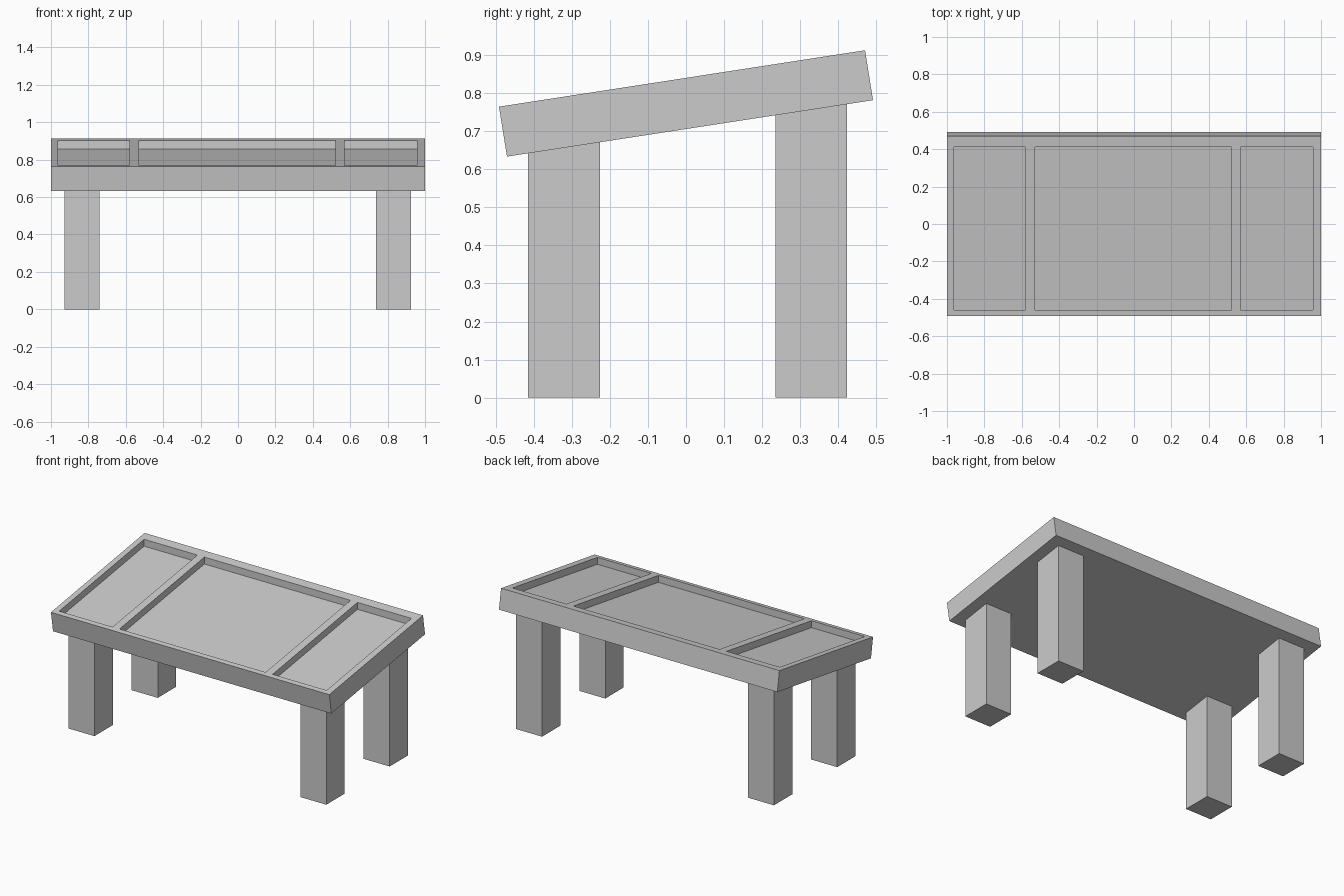
import bpy, bmesh

if "Cube" in bpy.data.objects:
    bpy.data.objects.remove(bpy.data.objects["Cube"])

TILT = 0.154                      # slope of the top, rise per unit of depth


def top_z(y):
    return 0.912 + TILT * (y - 0.47)


def under_z(y):
    return 0.633 + TILT * (y + 0.47)


def prism(name, profile, x0, x1):
    """Extrude a side profile of (y, z) points from x0 to x1."""
    bm = bmesh.new()
    face = bm.faces.new([bm.verts.new((x0, y, z)) for y, z in profile])
    ext = bmesh.ops.extrude_face_region(bm, geom=[face])
    verts = [v for v in ext["geom"] if isinstance(v, bmesh.types.BMVert)]
    bmesh.ops.translate(bm, verts=verts, vec=(x1 - x0, 0, 0))
    bmesh.ops.recalc_face_normals(bm, faces=bm.faces)
    mesh = bpy.data.meshes.new(name)
    bm.to_mesh(mesh)
    bm.free()
    obj = bpy.data.objects.new(name, mesh)
    bpy.context.collection.objects.link(obj)
    return obj


# Tilted table top
table_top = prism("table_top", [(-0.491, top_z(-0.491)), (0.47, top_z(0.47)),
                                (0.491, under_z(0.491)), (-0.47, under_z(-0.47))], -1, 1)

# Three recessed trays cut into the top
Y0, Y1, DEPTH = -0.459, 0.412, 0.045
tray = [(Y0, top_z(Y0) - DEPTH), (Y1, top_z(Y1) - DEPTH),
        (Y1, top_z(Y1) + 0.1), (Y0, top_z(Y0) + 0.1)]
for side, x0, x1 in (("left", -0.963, -0.58), ("middle", -0.53, 0.52), ("right", 0.57, 0.958)):
    cutter = prism(side + "_tray_cutter", tray, x0, x1)
    cutter.hide_render = True
    cutter.display_type = 'WIRE'
    mod = table_top.modifiers.new(side + "_tray", 'BOOLEAN')
    mod.operation = 'DIFFERENCE'
    mod.solver = 'EXACT'
    mod.object = cutter

# Square legs with tops sloped to meet the underside
for row, y0, y1 in (("front", -0.415, -0.226), ("back", 0.235, 0.423)):
    profile = [(y0, 0), (y1, 0), (y1, under_z(y1)), (y0, under_z(y0))]
    for side, x0, x1 in (("left", -0.928, -0.741), ("right", 0.738, 0.925)):
        prism(f"{row}_{side}_leg", profile, x0, x1)
